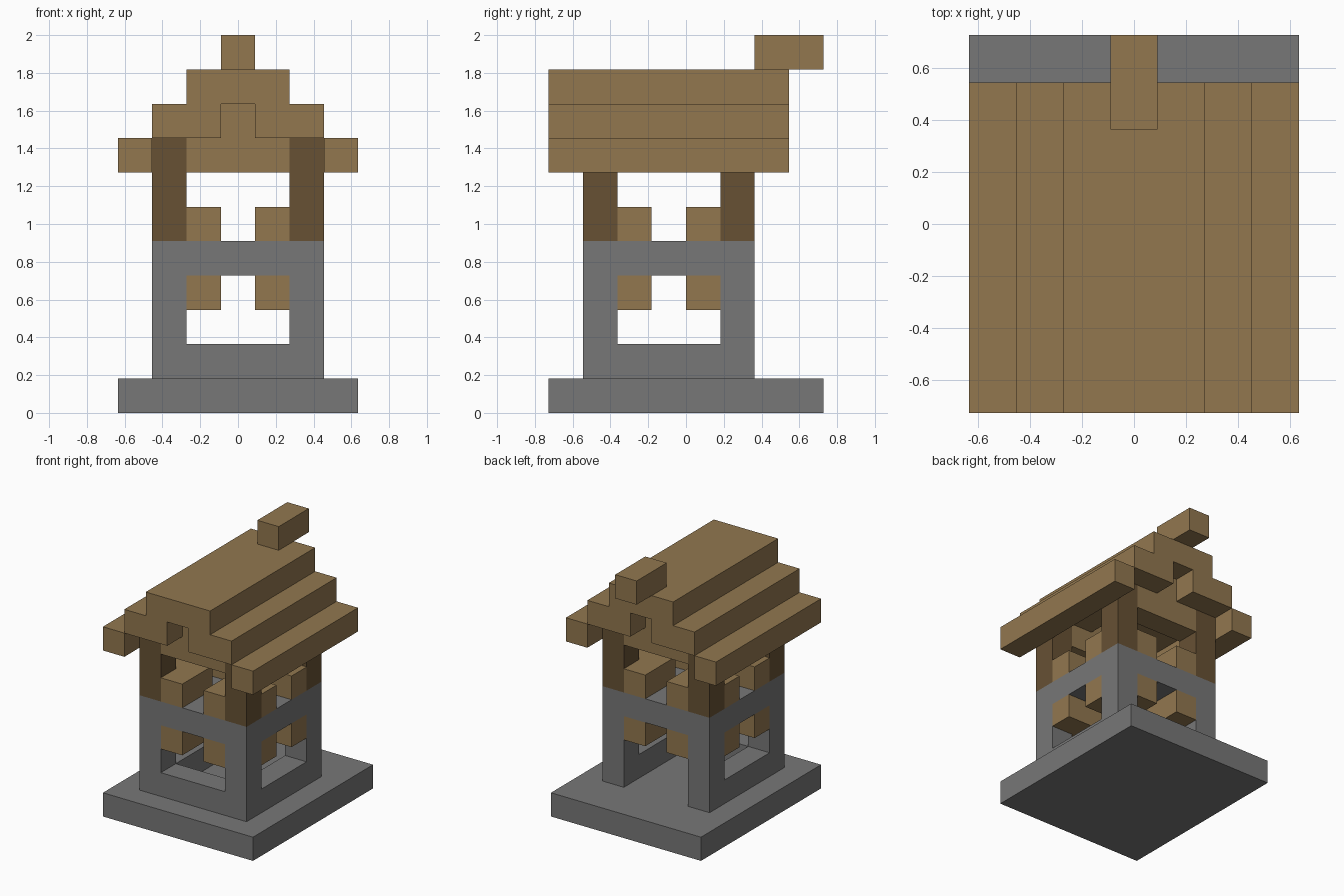
import bpy
import bmesh
from math import radians
from mathutils import Vector

cube = bpy.data.objects.get("Cube")
if cube:
    bpy.data.objects.remove(cube, do_unlink=True)

UNIT = 2 / 11                      # edge of one building block
ORIGIN = Vector((3.5, 4, 0))       # block coordinates of the model's centre


def srgb(r, g, b):
    return tuple((c / 255 / 12.92) if c < 11 else ((c / 255 + 0.055) / 1.055) ** 2.4
                 for c in (r, g, b)) + (1,)


def material(name, color):
    mat = bpy.data.materials.new(name)
    mat.use_nodes = True
    mat.diffuse_color = color
    bsdf = mat.node_tree.nodes["Principled BSDF"]
    bsdf.inputs["Base Color"].default_value = color
    bsdf.inputs["Roughness"].default_value = 0.9
    return mat


stone = material("grey stone", srgb(119, 119, 119))
planks = material("light planks", srgb(146, 119, 79))
timber = material("dark timber", srgb(103, 81, 52))


def box(x0, x1, y0, y1, z0, z1):
    """All unit blocks inside a box."""
    return {(x, y, z) for x in range(x0, x1) for y in range(y0, y1) for z in range(z0, z1)}


def mirror_x(cells):
    return cells | {(6 - x, y, z) for x, y, z in cells}


def mirror_y(cells):
    return cells | {(x, 6 - y, z) for x, y, z in cells}


def four(cells):
    return mirror_x(mirror_y(cells))


def build(name, cells, mat):
    """Outer skin of a set of blocks, with flat areas merged."""
    bm = bmesh.new()
    verts = {}

    def vert(p):
        key = tuple(p)
        if key not in verts:
            verts[key] = bm.verts.new((Vector(key) - ORIGIN) * UNIT)
        return verts[key]

    for cell in sorted(cells):
        for axis in range(3):
            for side in (0, 1):
                near = list(cell)
                near[axis] += 2 * side - 1
                if tuple(near) in cells:
                    continue
                corners = []
                for u, v in ((0, 0), (1, 0), (1, 1), (0, 1)):
                    p = list(cell)
                    p[axis] += side
                    p[(axis + 1) % 3] += u
                    p[(axis + 2) % 3] += v
                    corners.append(vert(p))
                bm.faces.new(corners if side else corners[::-1])
    bmesh.ops.dissolve_limit(bm, angle_limit=radians(1), verts=bm.verts, edges=bm.edges)
    mesh = bpy.data.meshes.new(name)
    bm.to_mesh(mesh)
    bm.free()
    mesh.materials.append(mat)
    obj = bpy.data.objects.new(name, mesh)
    bpy.context.collection.objects.link(obj)
    return obj


# Stone base, and walls with three windows, a rear doorway and an upper floor
base = box(0, 7, 0, 8, 0, 1)
sills = box(1, 6, 1, 2, 1, 2) | mirror_x(box(1, 2, 1, 6, 1, 2))
corners = four(box(1, 2, 1, 2, 1, 4))
upper_floor = box(1, 6, 1, 6, 4, 5)
build("stone_walls", base | sills | corners | upper_floor, stone)

# Plank brackets under the floor and railings above it, wrapped round each corner
wrap = box(1, 3, 1, 3, 3, 4) - box(1, 2, 1, 2, 3, 4)
build("corner_brackets", four(wrap), planks)
build("corner_railings", four({(x, y, z + 2) for x, y, z in wrap}), planks)

# Dark posts carrying the roof
build("roof_posts", four(box(1, 2, 1, 2, 5, 8)), timber)

# Stepped roof with recessed gable walls
eaves = mirror_x(box(0, 1, 0, 7, 7, 8))
slopes = mirror_x(box(1, 3, 0, 7, 8, 9))
ridge = box(2, 5, 0, 7, 9, 10)
gables = mirror_y(box(2, 5, 1, 2, 7, 8) | box(3, 4, 1, 2, 8, 9))
build("stepped_roof", eaves | slopes | ridge | gables, planks)

# Beam jutting out over the back of the ridge
build("ridge_beam", box(3, 4, 6, 8, 10, 11), planks)
